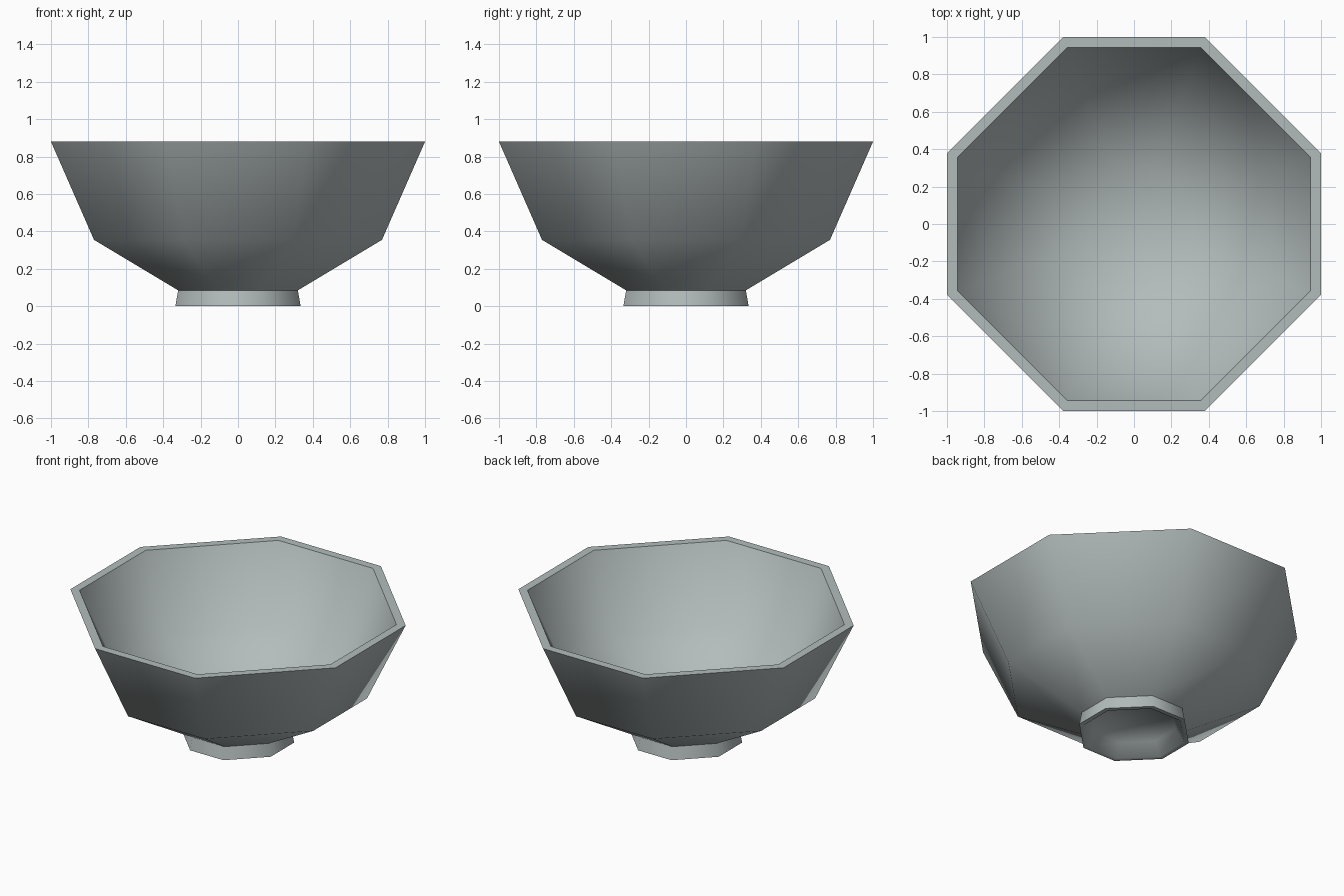
import bpy, bmesh, math

if "Cube" in bpy.data.objects:
    bpy.data.objects.remove(bpy.data.objects["Cube"])

# one flat grey glaze
glaze = bpy.data.materials.new("pale_grey_glaze")
glaze.diffuse_color = (0.45, 0.50, 0.50, 1)
glaze.use_nodes = True
glaze.node_tree.nodes["Principled BSDF"].inputs["Base Color"].default_value = glaze.diffuse_color

CORNER = 0.377  # half length of a straight side relative to the half width


def octagon(bm, r, z):
    c = r * CORNER
    pts = [(r, -c), (r, c), (c, r), (-c, r), (-r, c), (-r, -c), (-c, -r), (c, -r)]
    return [bm.verts.new((x, y, z)) for x, y in pts]


def lathe(name, profile, cap_start=False, cap_end=False, closed=False):
    """Stack octagon rings along a profile of (half width, height)."""
    bm = bmesh.new()
    rings = [octagon(bm, r, z) for r, z in profile]
    pairs = list(zip(rings, rings[1:]))
    if closed:
        pairs.append((rings[-1], rings[0]))
    for a, b in pairs:
        for i in range(8):
            j = (i + 1) % 8
            bm.faces.new((a[i], a[j], b[j], b[i]))
    if cap_start:
        bm.faces.new(rings[0][::-1])
    if cap_end:
        bm.faces.new(rings[-1])
    bmesh.ops.recalc_face_normals(bm, faces=bm.faces)
    mesh = bpy.data.meshes.new(name)
    bm.to_mesh(mesh)
    bm.free()
    mesh.materials.append(glaze)
    ob = bpy.data.objects.new(name, mesh)
    bpy.context.collection.objects.link(ob)
    bpy.ops.object.select_all(action='DESELECT')
    ob.select_set(True)
    bpy.context.view_layer.objects.active = ob
    bpy.ops.object.shade_smooth_by_angle(angle=math.radians(60))
    return ob


# bowl with foot ring: underside, foot, outer wall, rim, inner wall, floor
lathe("bowl", [
    (0.255, 0.085), (0.305, 0.0), (0.335, 0.0), (0.32, 0.085),
    (0.77, 0.355), (1.0, 0.88), (0.945, 0.88),
    (0.73, 0.39), (0.30, 0.135),
], cap_start=True, cap_end=True)
